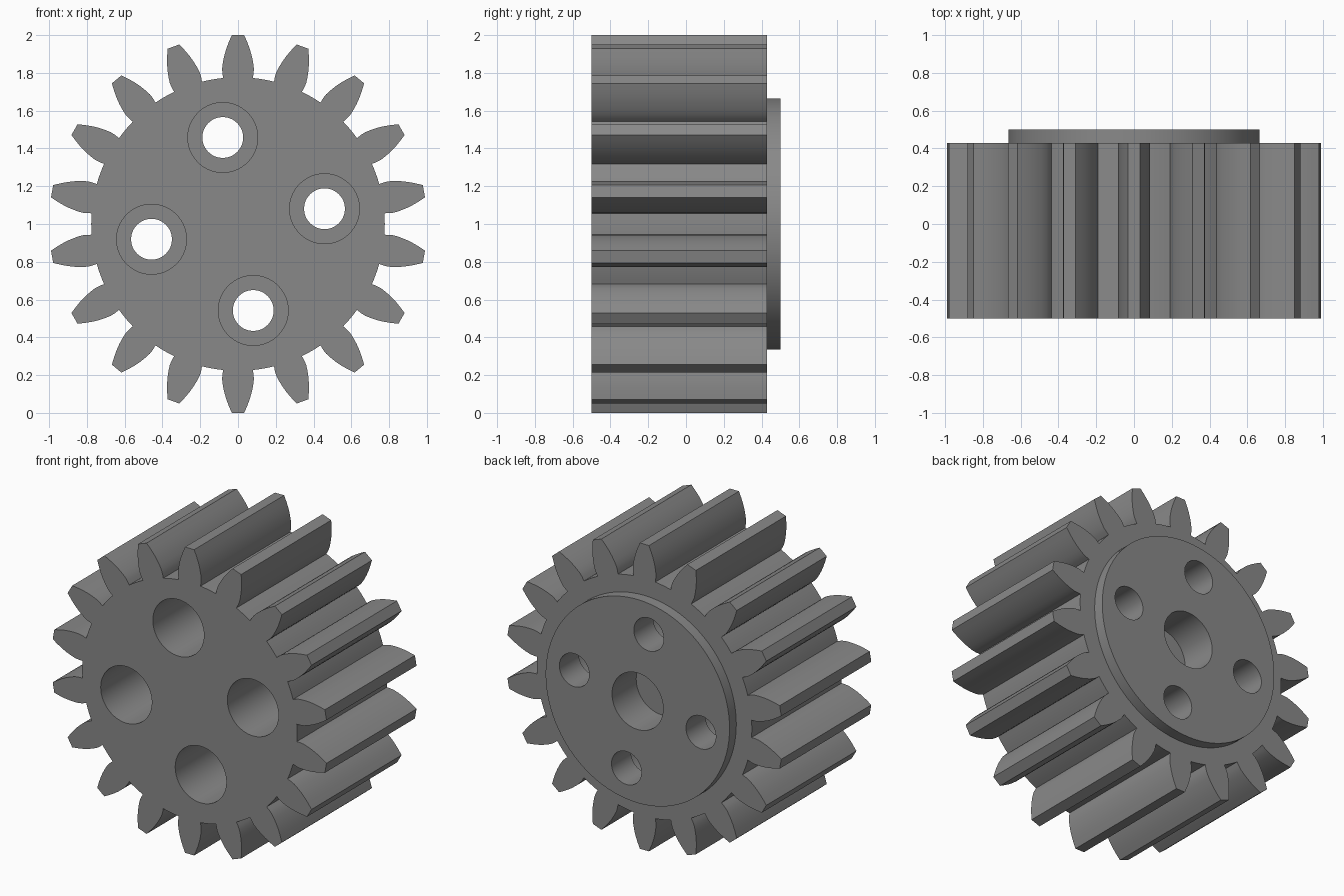
import bpy, bmesh, math
from mathutils import Matrix

if "Cube" in bpy.data.objects:
    bpy.data.objects.remove(bpy.data.objects["Cube"])

TEETH = 18
FRONT, BACK, BOSS_BACK = -0.5, 0.43, 0.5
CZ = 1.0

grey = bpy.data.materials.new("grey")
grey.diffuse_color = (0.25, 0.25, 0.25, 1)
grey.use_nodes = True
grey.node_tree.nodes["Principled BSDF"].inputs["Base Color"].default_value = grey.diffuse_color


def prism(name, points, y0, y1):
    """Extrude an (x, z) outline along y."""
    bm = bmesh.new()
    face = bm.faces.new([bm.verts.new((x, y0, z)) for x, z in points])
    ext = bmesh.ops.extrude_face_region(bm, geom=[face])
    verts = [g for g in ext["geom"] if isinstance(g, bmesh.types.BMVert)]
    bmesh.ops.translate(bm, verts=verts, vec=(0, y1 - y0, 0))
    bmesh.ops.recalc_face_normals(bm, faces=bm.faces)
    mesh = bpy.data.meshes.new(name)
    bm.to_mesh(mesh)
    bm.free()
    ob = bpy.data.objects.new(name, mesh)
    bpy.context.collection.objects.link(ob)
    mesh.materials.append(grey)
    return ob


def circle(radius, x=0, z=CZ, n=64):
    return [(x + radius * math.cos(2 * math.pi * i / n),
             z + radius * math.sin(2 * math.pi * i / n)) for i in range(n)]


def boolean(target, other, operation):
    mod = target.modifiers.new(other.name, 'BOOLEAN')
    mod.operation, mod.solver, mod.object = operation, 'EXACT', other
    bpy.context.view_layer.objects.active = target
    bpy.ops.object.modifier_apply(modifier=mod.name)
    bpy.data.objects.remove(other)


# Toothed body: half tooth as (radius, half width), mirrored and repeated
flank = [(0.777, 0.079), (0.80, 0.083), (0.825, 0.084), (0.855, 0.080),
         (0.89, 0.073), (0.925, 0.063), (0.96, 0.050), (1.0, 0.033)]
half = [(math.hypot(r, w), math.atan2(w, r)) for r, w in flank]
half[0], half[-1] = (0.777, half[0][1]), (1.0, half[-1][1])
tooth = [(r, -a) for r, a in half] + [(r, a) for r, a in reversed(half)]
pitch = 2 * math.pi / TEETH
root_start = half[0][1]
root_span = pitch - 2 * root_start
tooth += [(0.777, root_start + root_span * i / 4) for i in (1, 2, 3)]
outline = []
for k in range(TEETH):
    for r, a in tooth:
        t = math.pi / 2 + k * pitch + a
        outline.append((r * math.cos(t), CZ + r * math.sin(t)))
gear = prism("gear", outline, FRONT, BACK)

# Round boss on the back
boolean(gear, prism("boss", circle(0.665, n=96), BACK - 0.1, BOSS_BACK), 'UNION')

# Blind centre bore from the back
boolean(gear, prism("centre_bore", circle(0.185), 0.25, 0.6), 'DIFFERENCE')

# Four counterbored screw holes
for k in range(4):
    t = math.radians(10 + 90 * k)
    x, z = 0.465 * math.cos(t), CZ + 0.465 * math.sin(t)
    boolean(gear, prism("counterbore", circle(0.185, x, z), -0.6, 0.3), 'DIFFERENCE')
    boolean(gear, prism("screw_hole", circle(0.108, x, z, 48), 0.2, 0.6), 'DIFFERENCE')

bpy.ops.object.select_all(action='DESELECT')
gear.select_set(True)
bpy.context.view_layer.objects.active = gear
bpy.ops.object.shade_smooth_by_angle(angle=math.radians(25))
